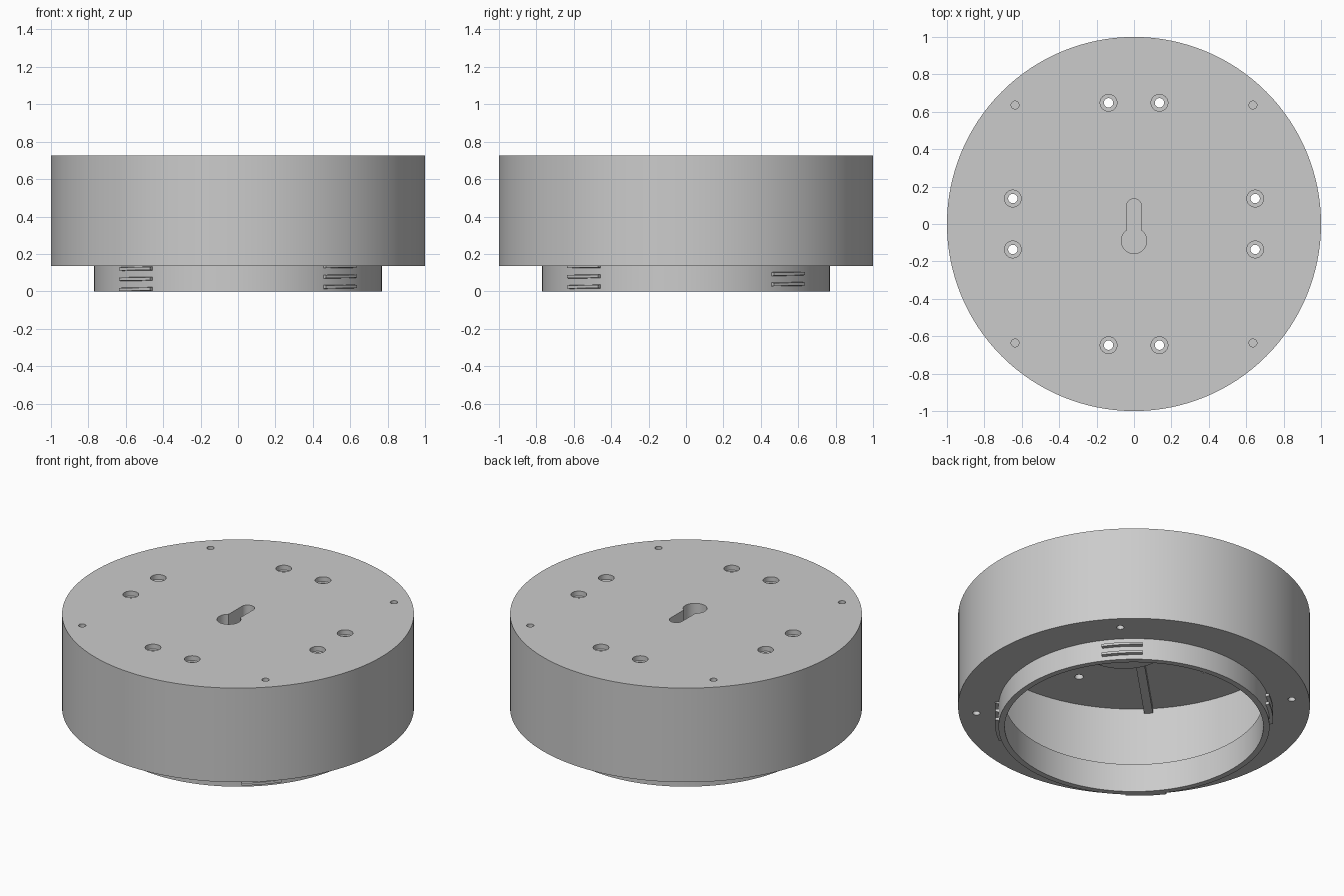
import bpy, bmesh
from math import pi, sin, cos, radians

if "Cube" in bpy.data.objects:
    bpy.data.objects.remove(bpy.data.objects["Cube"])

grey = bpy.data.materials.new("plain_grey")
grey.use_nodes = True
colour = (0.6, 0.6, 0.6, 1)
grey.diffuse_color = colour
grey.node_tree.nodes["Principled BSDF"].inputs["Base Color"].default_value = colour

SIDES = 128
TOP, CEILING, FLOOR, STEP = 0.725, 0.665, 0.178, 0.135
CAVITY, NECK_OUT, NECK_IN = 0.95, 0.77, 0.735
KEY_Y, KEY_END = -0.09, 0.095


def finish(name, bm):
    bmesh.ops.recalc_face_normals(bm, faces=bm.faces)
    mesh = bpy.data.meshes.new(name)
    bm.to_mesh(mesh)
    bm.free()
    mesh.materials.append(grey)
    ob = bpy.data.objects.new(name, mesh)
    bpy.context.collection.objects.link(ob)
    return ob


def lathe(name, profile):
    """Revolve an (r, z) profile that starts and ends on the axis."""
    bm = bmesh.new()
    rings = []
    for r, z in profile:
        if r == 0:
            rings.append([bm.verts.new((0, 0, z))])
        else:
            rings.append([bm.verts.new((r * cos(2 * pi * i / SIDES), r * sin(2 * pi * i / SIDES), z))
                          for i in range(SIDES)])
    for a, b in zip(rings, rings[1:]):
        if len(a) == 1 or len(b) == 1:
            bm.faces.new(b if len(a) == 1 else a)
            bm.verts.remove((a if len(a) == 1 else b)[0])
            continue
        for i in range(SIDES):
            j = (i + 1) % SIDES
            bm.faces.new((a[i], a[j], b[j], b[i]))
    return finish(name, bm)


def prism(name, outline, z0, z1):
    bm = bmesh.new()
    face = bm.faces.new([bm.verts.new((x, y, z0)) for x, y in outline])
    moved = bmesh.ops.extrude_face_region(bm, geom=[face], use_keep_orig=True)["geom"]
    bmesh.ops.translate(bm, vec=(0, 0, z1 - z0),
                        verts=[v for v in moved if isinstance(v, bmesh.types.BMVert)])
    return finish(name, bm)


def arc(x, y, r, a0, a1, n=24):
    return [(x + r * cos(radians(a0 + (a1 - a0) * i / n)),
             y + r * sin(radians(a0 + (a1 - a0) * i / n))) for i in range(n + 1)]


def disc(x, y, r, n=32):
    return arc(x, y, r, 0, 360 * (n - 1) / n, n - 1)


def cut(target, cutters):
    bpy.context.view_layer.objects.active = target
    for c in cutters:
        mod = target.modifiers.new("cut", 'BOOLEAN')
        mod.operation, mod.solver, mod.object = 'DIFFERENCE', 'EXACT', c
        bpy.ops.object.modifier_apply(modifier=mod.name)


def smooth(ob):
    bpy.ops.object.select_all(action='DESELECT')
    ob.select_set(True)
    bpy.context.view_layer.objects.active = ob
    bpy.ops.object.shade_smooth_by_angle(angle=radians(30))


# Hollow drum with an open neck below
body = lathe("drum_body", [(0, TOP), (1, TOP), (1, STEP), (NECK_OUT, STEP), (NECK_OUT, 0),
                           (NECK_IN, 0), (NECK_IN, FLOOR), (CAVITY, FLOOR),
                           (CAVITY, CEILING), (0, CEILING)])

# Closed housing under the keyhole
housing = prism("keyhole_housing", disc(0, KEY_Y, 0.25, 64), CEILING - 0.1, CEILING + 0.004)

# Cutters: corner holes, counterbored screw holes, keyhole
cutters = []
for sx in (-1, 1):
    for sy in (-1, 1):
        cutters.append(prism("cutter", disc(sx * 0.636, sy * 0.636, 0.021), -1, 1))
        for x, y in ((0.136, 0.648), (0.648, 0.136)):
            cutters.append(prism("cutter", disc(sx * x, sy * y, 0.025), 0.5, 1))
            cutters.append(prism("cutter", disc(sx * x, sy * y, 0.045), TOP - 0.03, 1))
keyhole = (arc(0, KEY_Y, 0.068, 126, 414) + arc(0, KEY_END, 0.04, 0, 180))
key_cutter = prism("cutter", keyhole, CEILING - 0.07, 1)
cut(body, cutters + [key_cutter])
cut(housing, [key_cutter])
for c in cutters + [key_cutter]:
    bpy.data.objects.remove(c)
smooth(body)
smooth(housing)

# Diagonal ribs on the underside of the top
for k in range(4):
    rib = prism("ceiling_rib", [(0.24, -0.025), (CAVITY + 0.01, -0.025),
                                (CAVITY + 0.01, 0.025), (0.24, 0.025)], CEILING - 0.03, CEILING + 0.004)
    rib.rotation_euler.z = radians(45 + 90 * k)

# Short helical thread segments around the neck
PITCH, HALF = 0.055, 0.011
STEPS = 12
for k in range(4):
    for turn in range(3):
        mid = 0.011 + PITCH * (turn + k / 4)
        if mid - HALF > STEP - 0.005:
            continue
        bm = bmesh.new()
        sections = []
        for i in range(STEPS + 1):
            a = -8.5 + 17 * i / STEPS
            z = mid + PITCH * a / 360
            t = radians(225 + 90 * k + a)
            sections.append([bm.verts.new((r * cos(t), r * sin(t), min(max(z + dz, 0), STEP + 0.002)))
                             for r, dz in ((NECK_OUT - 0.01, -HALF), (NECK_OUT + 0.02, -HALF * 0.7),
                                           (NECK_OUT + 0.02, HALF * 0.7), (NECK_OUT - 0.01, HALF))])
        for a, b in zip(sections, sections[1:]):
            for i in range(4):
                j = (i + 1) % 4
                bm.faces.new((a[i], a[j], b[j], b[i]))
        bm.faces.new(sections[0])
        bm.faces.new(sections[-1])
        smooth(finish("thread_segment", bm))
